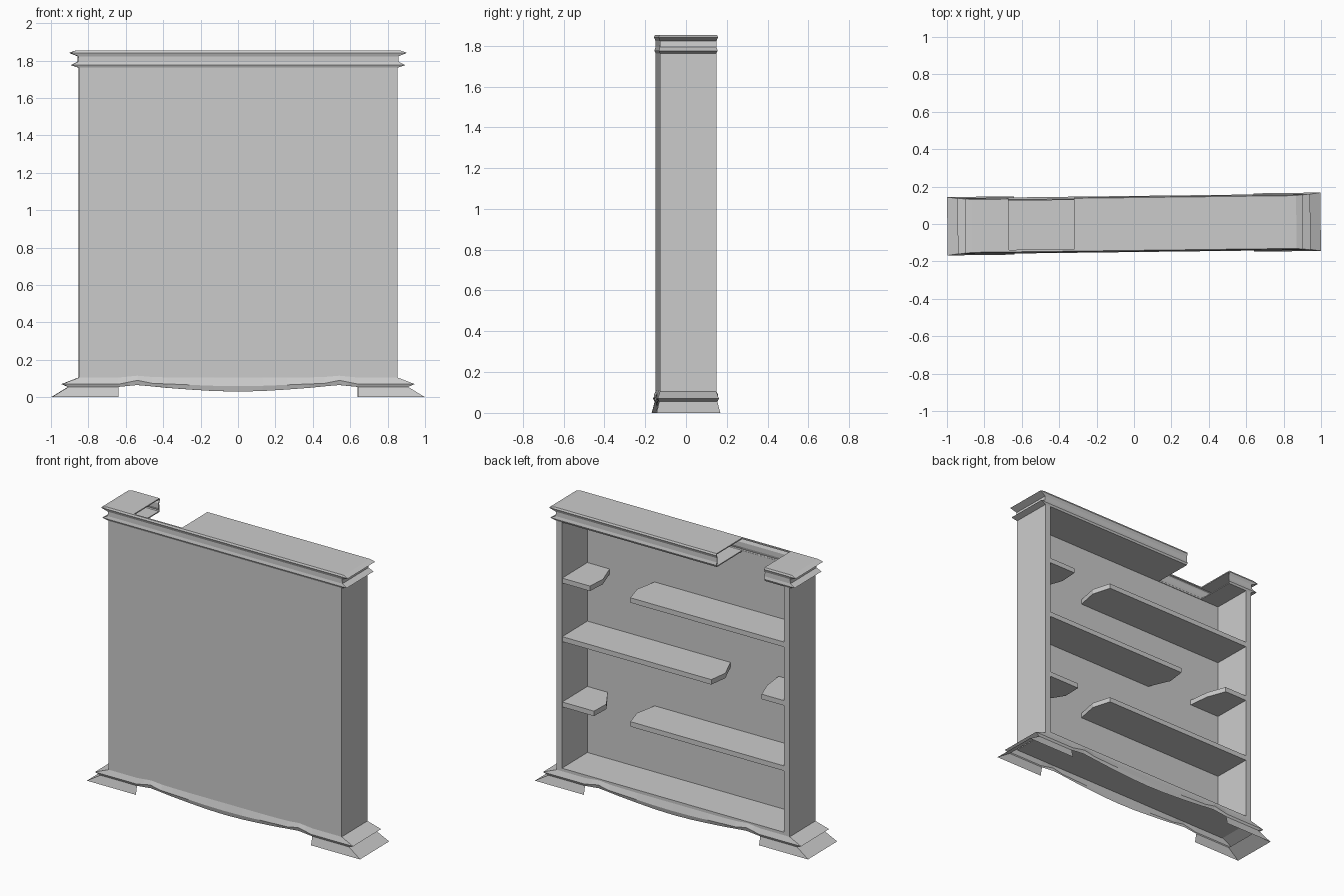
import bpy, bmesh, math
from mathutils import Matrix

if "Cube" in bpy.data.objects:
    bpy.data.objects.remove(bpy.data.objects["Cube"])

TURN = Matrix.Rotation(math.radians(0.7), 4, 'Z')   # whole case sits slightly askew
HX, HY = 0.852, 0.138                               # carcass half width / half depth
Z0, Z1 = 0.10, 1.77                                 # carcass bottom / top
GAP = (-0.67, -0.32)                                # broken-out part of the top


def finish(name, bm, recalc=True):
    if recalc:
        bmesh.ops.recalc_face_normals(bm, faces=bm.faces)
    me = bpy.data.meshes.new(name)
    bm.to_mesh(me)
    bm.free()
    me.transform(TURN)
    ob = bpy.data.objects.new(name, me)
    bpy.context.collection.objects.link(ob)
    return ob


def prism(name, outline, z0, z1):
    bm = bmesh.new()
    f = bm.faces.new([bm.verts.new((x, y, z0)) for x, y in outline])
    up = bmesh.ops.extrude_face_region(bm, geom=[f])
    bmesh.ops.translate(bm, vec=(0, 0, z1 - z0),
                        verts=[v for v in up['geom'] if isinstance(v, bmesh.types.BMVert)])
    return finish(name, bm)


def board(name, x0, x1, y0, y1, z0, z1):
    return prism(name, [(x0, y0), (x1, y0), (x1, y1), (x0, y1)], z0, z1)


# Carcass: two sides, closed panel, floor
T = 0.04
board("side_left", -HX, -HX + T, -HY, HY, Z0, Z1)
board("side_right", HX - T, HX, -HY, HY, Z0, Z1)
board("back_panel", -HX, HX, -HY, -HY + 0.004, Z0, Z1)
board("floor_board", -HX + T, HX - T, -HY + 0.004, HY, Z0, Z0 + 0.025)


# Shelves, snapped off: wall side, then end x at opening, middle and panel
def shelf(name, side, ends, top):
    w = side * (HX - T)
    a, b, c = ends
    prism(name, [(w, HY - 0.003), (a, HY - 0.003), (b, 0.01), (c, -HY + 0.001), (w, -HY + 0.001)],
          top - 0.033, top)


shelf("upper_shelf_long", -1, (0.315, 0.35, 0.32), 1.39)
shelf("upper_shelf_stub", 1, (0.61, 0.60, 0.65), 1.39)
shelf("middle_shelf_long", 1, (-0.277, -0.295, -0.232), 1.0)
shelf("middle_shelf_stub", -1, (-0.645, -0.60, -0.585), 1.0)
shelf("lower_shelf_long", -1, (0.315, 0.35, 0.32), 0.565)
shelf("lower_shelf_stub", 1, (0.58, 0.575, 0.665), 0.565)

# Crown: stacked rectangles, hollow, with the gap cut out behind the front strip
bm = bmesh.new()
rings = []
for hx, hy, z in [(0.852, 0.138, 1.762), (0.893, 0.144, 1.775), (0.858, 0.139, 1.793),
                  (0.855, 0.1385, 1.822), (0.902, 0.146, 1.841), (0.868, 0.141, 1.853)]:
    rings.append([bm.verts.new((sx * hx, sy * hy, z))
                  for sx, sy in ((-1, -1), (1, -1), (1, 1), (-1, 1))])
for a, b in zip(rings, rings[1:]):
    for i in range(4):
        j = (i + 1) % 4
        bm.faces.new((a[i], a[j], b[j], b[i]))
bm.faces.new(rings[0])
bm.faces.new(rings[-1])
bmesh.ops.recalc_face_normals(bm, faces=bm.faces)
for co, no in [((GAP[0], 0, 0), (1, 0, 0)), ((GAP[1], 0, 0), (1, 0, 0)),
               ((0, -0.13, 0), (0, 1, 0))]:
    bmesh.ops.bisect_plane(bm, geom=bm.verts[:] + bm.edges[:] + bm.faces[:],
                           plane_co=co, plane_no=no)
cut = [f for f in bm.faces
       if GAP[0] < f.calc_center_median().x < GAP[1] and f.calc_center_median().y > -0.13]
bmesh.ops.delete(bm, geom=cut, context='FACES')
crown = finish("crown_moulding", bm, recalc=False)
wall = crown.modifiers.new("wall", 'SOLIDIFY')
wall.thickness = 0.008
wall.offset = -1

# Plinth: flared feet and wavy apron, mirrored front/back and left/right
# |x| : lower edge z, ridge z, top z
wave = [(0.64, 0.055, 0.070, 0.105), (0.59, 0.060, 0.080, 0.110), (0.54, 0.065, 0.090, 0.115),
        (0.46, 0.058, 0.074, 0.108), (0.38, 0.050, 0.071, 0.106), (0.26, 0.041, 0.066, 0.105),
        (0.13, 0.033, 0.061, 0.105), (0.0, 0.030, 0.059, 0.105)]
half = [(None, 0.055, 0.070, 0.105)] + wave
stations = [(-1, s) for s in half] + [(1, s) for s in half[-2::-1]]
sections = [(0.998, 0.156), (0.908, 0.143), (0.943, 0.150), (HX, HY)]   # foot, lower edge, ridge, top
bm = bmesh.new()
loops = []
for k, (hx, hy) in enumerate(sections):
    loop = []
    for sy in (-1, 1):
        for sx, s in (stations if sy < 0 else stations[::-1]):
            x = sx * (hx if s[0] is None else s[0])
            loop.append(bm.verts.new((x, sy * hy, s[k] if k else 0)))
    loops.append(loop)
n = len(loops[0])
for k in range(3):
    for i in range(n):
        j = (i + 1) % n
        a, b = loops[k], loops[k + 1]
        if k == 0 and abs(a[i].co.x + a[j].co.x) / 2 < 0.64:
            continue                                   # open arch between the feet
        bm.faces.new((a[i], a[j], b[j], b[i]))
bmesh.ops.delete(bm, geom=[v for v in bm.verts if not v.link_faces], context='VERTS')
finish("plinth", bm, recalc=False)
